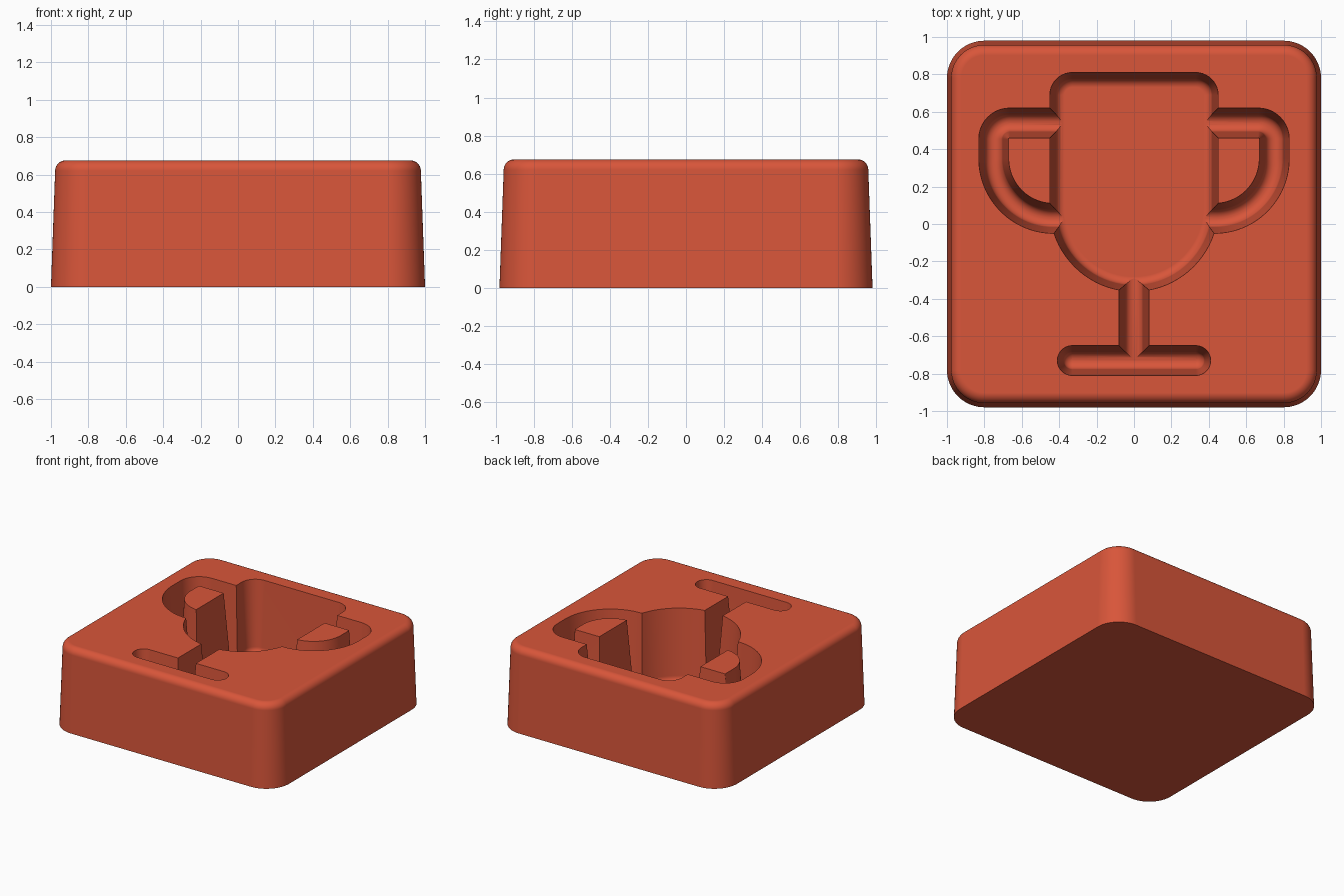
import bpy, bmesh, math
from mathutils import Vector

if "Cube" in bpy.data.objects:
    bpy.data.objects.remove(bpy.data.objects["Cube"], do_unlink=True)

TOP, FLOOR = 0.675, 0.1

red = bpy.data.materials.new("warm_red")
red.use_nodes = True
red.diffuse_color = (0.69, 0.092, 0.042, 1)
red.node_tree.nodes["Principled BSDF"].inputs["Base Color"].default_value = red.diffuse_color


def arc(cx, cy, r, a0, a1, n):
    """Points on an arc, angles in degrees."""
    angles = [math.radians(a0 + (a1 - a0) * i / n) for i in range(n + 1)]
    return [Vector((cx + r * math.cos(a), cy + r * math.sin(a))) for a in angles]


def loft(name, rings):
    """Closed solid through a stack of (outline, height) rings."""
    bm = bmesh.new()
    loops = [[bm.verts.new((p.x, p.y, z)) for p in pts] for pts, z in rings]
    for a, b in zip(loops, loops[1:]):
        n = len(a)
        for i in range(n):
            j = (i + 1) % n
            bm.faces.new((a[i], a[j], b[j], b[i]))
    bm.faces.new(loops[0][::-1])
    bm.faces.new(loops[-1])
    bmesh.ops.recalc_face_normals(bm, faces=bm.faces)
    mesh = bpy.data.meshes.new(name)
    bm.to_mesh(mesh)
    bm.free()
    mesh.materials.append(red)
    obj = bpy.data.objects.new(name, mesh)
    bpy.context.collection.objects.link(obj)
    return obj


def rounded_rect(hx, hy, r):
    pts = []
    for k, (sx, sy) in enumerate([(1, 1), (-1, 1), (-1, -1), (1, -1)]):
        pts += arc(sx * (hx - r), sy * (hy - r), r, 90 * k, 90 * k + 90, 16)
    return pts


# Block: drafted sides and a rounded upper edge
EDGE, DRAFT = 0.055, 0.036
shoulder = TOP - EDGE
levels = [(0, 0), (DRAFT * shoulder, shoulder)]
for i in range(1, 9):
    t = math.radians(90 * i / 8)
    levels.append((DRAFT * shoulder + EDGE * (1 - math.cos(t)), shoulder + EDGE * math.sin(t)))
block = loft("trophy_mould_block",
             [(rounded_rect(1 - d, 0.98 - d, 0.2 - d), z) for d, z in levels])

# Cavity wall profile: half width at each height, round at the floor
FILLET = 0.047
wall = []
for i in range(9):
    t = math.radians(88 - 88 * i / 8)
    wall.append((FILLET * math.cos(t), FLOOR + FILLET * (1 - math.sin(t))))
wall += [(0.08, TOP), (0.08, TOP + 0.1)]


def cavity(name, outline, lift=0.0):
    return loft(name, [(outline(r), z + (lift if z < TOP else 0)) for r, z in wall])


def cup(r):
    """Bowl outline: square rim with rounded corners, half-round bottom."""
    w = 0.37
    return (arc(w - 0.04, 0.69, 0.04 + r, 0, 90, 10)
            + arc(0.04 - w, 0.69, 0.04 + r, 90, 180, 10)
            + arc(0, 0.09, w + r, 180, 360, 40))


def base(r):
    return arc(0.33, -0.73, r, -90, 90, 16) + arc(-0.33, -0.73, r, 90, 270, 16)


def stem(r):
    return arc(0, -0.25, r, 0, 180, 16) + arc(0, -0.73, r, 180, 360, 16)


def handle(side):
    """Channel outline around a handle, offset to both sides of its centre line."""
    def outline(r):
        def offset(d):
            pts = [Vector((0.3, 0.54 + d))]
            pts += arc(0.665, 0.455, 0.085 + d, 90, 0, 10)
            pts += arc(0.43, 0.35, 0.32 + d, 0, -90, 28)
            return pts + [Vector((0.32, 0.03 - d))]
        return [Vector((side * p.x, p.y)) for p in offset(r) + offset(-r)[::-1]]
    return outline


cutters = [cavity("cup_cutter", cup),
           cavity("base_cutter", base, 0.001),
           cavity("stem_cutter", stem, 0.002),
           cavity("left_handle_cutter", handle(1), 0.003),
           cavity("right_handle_cutter", handle(-1), 0.003)]

# Carve the trophy out of the block
bpy.ops.object.select_all(action="DESELECT")
bpy.context.view_layer.objects.active = block
block.select_set(True)
for cutter in cutters:
    cutter.hide_render = True
    cut = block.modifiers.new(cutter.name, "BOOLEAN")
    cut.operation, cut.solver, cut.object = "DIFFERENCE", "EXACT", cutter
    bpy.ops.object.modifier_apply(modifier=cut.name)
    bpy.data.objects.remove(cutter, do_unlink=True)

# Smooth curves, crisp rims
bpy.ops.object.shade_smooth_by_angle(angle=math.radians(28))
weighted = block.modifiers.new("even_shading", "WEIGHTED_NORMAL")
weighted.keep_sharp = True
